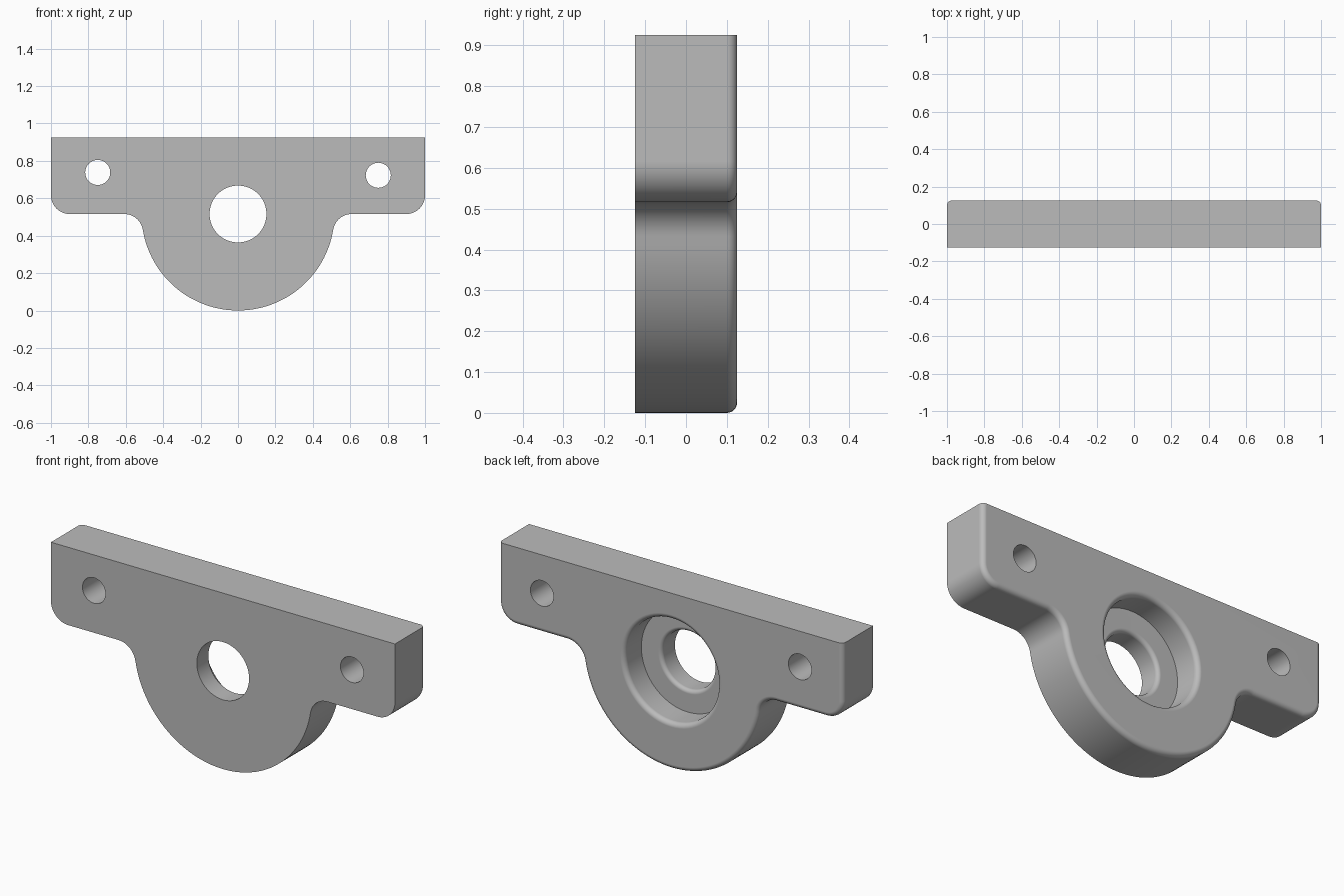
import bpy, bmesh, math
from mathutils import Matrix

cube = bpy.data.objects.get("Cube")
if cube:
    bpy.data.objects.remove(cube, do_unlink=True)

# Main dimensions
HALF, TOP, DEPTH = 1.0, 0.925, 0.125
WING, LOBE, CORNER = 0.516, 0.516, 0.1
EDGE = 0.025
BORE, POCKET, POCKET_DEPTH, LIP = 0.152, 0.27, 0.14, 0.02

grey = bpy.data.materials.new("plain grey")
grey.use_nodes = True
grey.diffuse_color = (0.5, 0.5, 0.5, 1)
grey.node_tree.nodes["Principled BSDF"].inputs["Base Color"].default_value = (0.5, 0.5, 0.5, 1)


def arc(cx, cy, r, start, end, steps):
    return [(cx + r * math.cos(start + (end - start) * i / steps),
             cy + r * math.sin(start + (end - start) * i / steps)) for i in range(steps + 1)]


def outline(inset):
    """Plate outline, shrunk on every side except the top."""
    fillet_x = math.sqrt((LOBE + CORNER) ** 2 - CORNER ** 2)
    lean = math.asin(CORNER / (LOBE + CORNER))
    half = [(HALF - inset, TOP)]
    half += arc(HALF - CORNER, WING + CORNER, CORNER - inset, 0, -math.pi / 2, 10)
    half += arc(fillet_x, WING - CORNER, CORNER + inset, math.pi / 2, math.pi - lean, 12)
    half += arc(0, WING, LOBE - inset, -lean, -math.pi / 2, 32)[1:]
    return half + [(-x, z) for x, z in reversed(half[:-1])]


def make_object(name, bm):
    bmesh.ops.recalc_face_normals(bm, faces=bm.faces)
    mesh = bpy.data.meshes.new(name)
    bm.to_mesh(mesh)
    bm.free()
    mesh.materials.append(grey)
    ob = bpy.data.objects.new(name, mesh)
    bpy.context.collection.objects.link(ob)
    return ob


def loft(name, rings):
    """Join matching closed rings of points and cap both ends."""
    bm = bmesh.new()
    loops = [[bm.verts.new(p) for p in ring] for ring in rings]
    n = len(loops[0])
    for a, b in zip(loops, loops[1:]):
        for i in range(n):
            j = (i + 1) % n
            bm.faces.new((a[i], a[j], b[j], b[i]))
    bm.faces.new(loops[0])
    bm.faces.new(loops[-1])
    return make_object(name, bm)


def turned(name, x, z, profile, sides):
    """Solid turned about the y direction from (radius, y) points."""
    return loft(name, [[(px, y, pz) for px, pz in arc(x, z, r, 0, math.tau * (sides - 1) / sides, sides - 1)]
                       for r, y in profile])


# Plate with rounded rear edge
layers = [(0, -DEPTH)]
layers += [(EDGE * (1 - math.cos(a)), DEPTH - EDGE + EDGE * math.sin(a))
           for a in [math.pi / 2 * i / 6 for i in range(7)]]
plate = loft("mounting_plate", [[(x, y, z) for x, z in outline(inset)] for inset, y in layers])

# Stepped bore: through hole, rounded lip, pocket, flared rear rim
floor = DEPTH - POCKET_DEPTH
bore = [(BORE, -DEPTH - 0.1)]
bore += arc(BORE + LIP, floor - LIP, LIP, math.pi, math.pi / 2, 6)
bore += [(POCKET, floor)]
bore += arc(POCKET + EDGE, DEPTH - EDGE, EDGE, math.pi, math.pi / 2, 6)
bore += [(POCKET + EDGE, DEPTH + 0.1)]
cutters = [turned("bore_cutter", 0, WING, bore, 72)]

# Screw holes, one slightly higher than the other
for name, x, z in (("right_hole_cutter", -0.75, 0.738), ("left_hole_cutter", 0.75, 0.723)):
    cutters.append(turned(name, x, z, [(0.067, -0.3), (0.067, 0.3)], 40))

bpy.ops.object.select_all(action='DESELECT')
plate.select_set(True)
bpy.context.view_layer.objects.active = plate
for cutter in cutters:
    mod = plate.modifiers.new(cutter.name, 'BOOLEAN')
    mod.operation, mod.solver, mod.object = 'DIFFERENCE', 'EXACT', cutter
    bpy.ops.object.modifier_apply(modifier=mod.name)
    bpy.data.objects.remove(cutter, do_unlink=True)

# Smooth curves with crisp flat faces
bpy.ops.object.shade_smooth_by_angle(angle=math.radians(30))
weighted = plate.modifiers.new("even_shading", 'WEIGHTED_NORMAL')
weighted.keep_sharp = True
